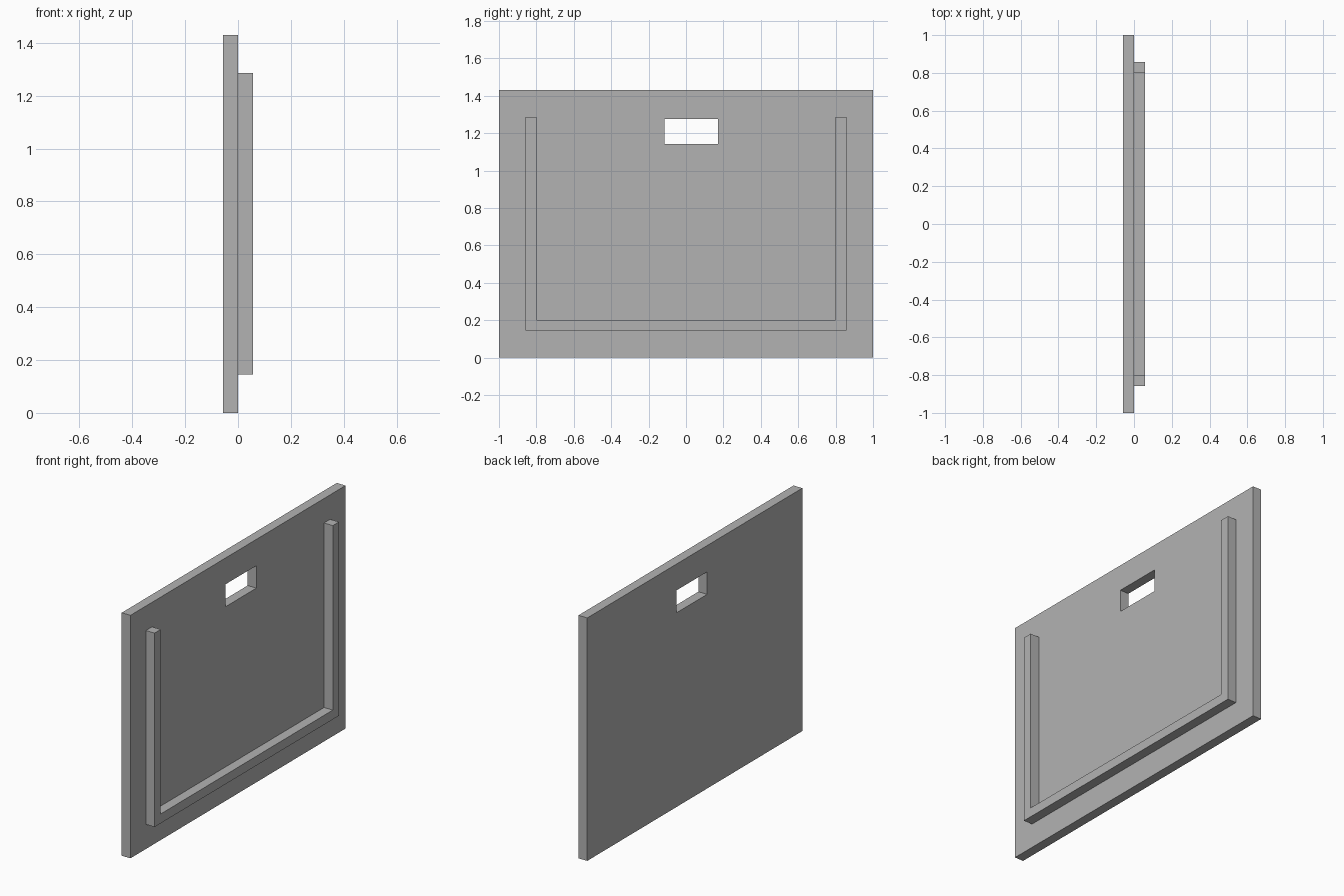
import bpy
import bmesh

cube = bpy.data.objects.get("Cube")
if cube:
    bpy.data.objects.remove(cube, do_unlink=True)

T = 0.057  # thickness of the panel and of the rail

grey = bpy.data.materials.new("plain grey")
grey.use_nodes = True
colour = (0.45, 0.45, 0.45, 1)
grey.diffuse_color = colour
grey.node_tree.nodes["Principled BSDF"].inputs["Base Color"].default_value = colour


def rectangle(y0, y1, z0, z1):
    return [(y0, z0), (y1, z0), (y1, z1), (y0, z1)]


def extruded(name, bm, faces, depth):
    """Pull the flat faces along +x into a closed solid."""
    result = bmesh.ops.extrude_face_region(bm, geom=faces, use_keep_orig=True)
    moved = [v for v in result["geom"] if isinstance(v, bmesh.types.BMVert)]
    bmesh.ops.translate(bm, verts=moved, vec=(depth, 0, 0))
    bmesh.ops.recalc_face_normals(bm, faces=bm.faces)
    mesh = bpy.data.meshes.new(name)
    bm.to_mesh(mesh)
    bm.free()
    mesh.materials.append(grey)
    obj = bpy.data.objects.new(name, mesh)
    bpy.context.collection.objects.link(obj)
    return obj


# Panel with a rectangular handle slot
bm = bmesh.new()
outer = [bm.verts.new((-T, y, z)) for y, z in rectangle(-1, 1, 0, 1.43)]
slot = [bm.verts.new((-T, y, z)) for y, z in rectangle(-0.115, 0.171, 1.143, 1.275)]
ring = [bm.faces.new((outer[i], outer[(i + 1) % 4], slot[(i + 1) % 4], slot[i]))
        for i in range(4)]
extruded("panel", bm, ring, T)

# U-shaped rail on the +x face
W, BOTTOM, TOP, INNER, LEDGE = 0.857, 0.145, 1.286, 0.8, 0.2
bm = bmesh.new()
profile = [(-W, TOP), (-W, BOTTOM), (W, BOTTOM), (W, TOP),
           (INNER, TOP), (INNER, LEDGE), (-INNER, LEDGE), (-INNER, TOP)]
face = bm.faces.new([bm.verts.new((0, y, z)) for y, z in profile])
extruded("rail", bm, [face], T)
